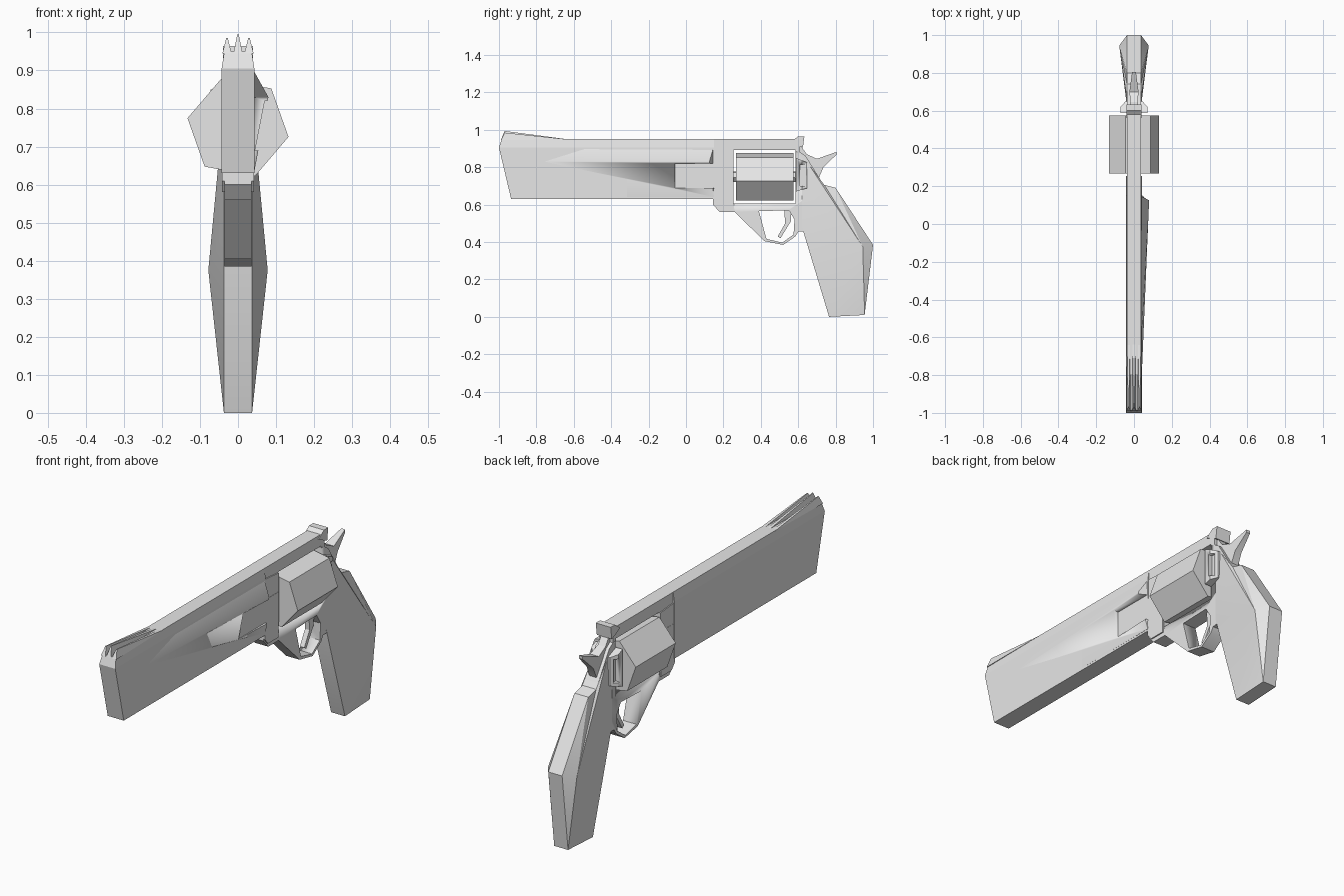
import bpy, bmesh, math
from mathutils import Vector

if "Cube" in bpy.data.objects:
    bpy.data.objects.remove(bpy.data.objects["Cube"])

steel = bpy.data.materials.new("plain_grey")
steel.diffuse_color = (0.8, 0.8, 0.8, 1)
steel.use_nodes = True
steel.node_tree.nodes["Principled BSDF"].inputs["Base Color"].default_value = steel.diffuse_color


def make(name, verts, faces, smooth=True):
    mesh = bpy.data.meshes.new(name)
    mesh.from_pydata(verts, [], faces)
    bm = bmesh.new()
    bm.from_mesh(mesh)
    bmesh.ops.recalc_face_normals(bm, faces=bm.faces)
    bm.to_mesh(mesh)
    bm.free()
    mesh.materials.append(steel)
    ob = bpy.data.objects.new(name, mesh)
    bpy.context.collection.objects.link(ob)
    if smooth:
        bpy.ops.object.select_all(action='DESELECT')
        ob.select_set(True)
        bpy.context.view_layer.objects.active = ob
        bpy.ops.object.shade_smooth_by_angle(angle=math.radians(30))
    return ob


def loft(name, a, b, smooth=True):
    """Joins two matching closed outlines and caps both ends."""
    n = len(a)
    faces = [tuple(range(n)), tuple(range(n, 2 * n))]
    faces += [(i, (i + 1) % n, n + (i + 1) % n, n + i) for i in range(n)]
    return make(name, list(a) + list(b), faces, smooth)


def plate(name, pts, w, x=0.0, widths=None):
    """Side outline (y, z) given a half width, or one half width per point."""
    widths = widths or [w] * len(pts)
    return loft(name, [(x - h, y, z) for (y, z), h in zip(pts, widths)],
                [(x + h, y, z) for (y, z), h in zip(pts, widths)])


def box(name, x0, x1, y0, y1, z0, z1):
    return plate(name, [(y0, z0), (y1, z0), (y1, z1), (y0, z1)],
                 (x1 - x0) / 2, (x0 + x1) / 2)


def cut(ob, *cutters):
    for c in cutters:
        m = ob.modifiers.new("cut", 'BOOLEAN')
        m.operation, m.solver, m.object = 'DIFFERENCE', 'EXACT', c
        bpy.context.view_layer.objects.active = ob
        bpy.ops.object.modifier_apply(modifier=m.name)
    for c in set(cutters):
        bpy.data.objects.remove(c)


# Barrel slab and the narrower rib on top
plate("barrel", [(-0.935, 0.63), (0.15, 0.63), (0.15, 0.905), (-1.0, 0.905)], 0.043)
plate("barrel_rib", [(-1.0, 0.905), (0.15, 0.905), (0.15, 0.95), (-0.985, 0.95)],
      0, widths=[0.043, 0.043, 0.036, 0.036])

# Three ridge-shaped fins at the muzzle
for x, top in ((-0.029, 0.985), (0, 0.994), (0.029, 0.985)):
    plate("front_sight_fin", [(-0.99, 0.945), (-0.97, top), (-0.63, 0.949)], 0, x,
          widths=[0.012, 0.002, 0.008])

# Swelling on the right of the barrel, notched underneath
swell = loft("barrel_swelling",
             [(0.03, -0.78, 0.92), (0.042, -0.78, 0.83), (0.042, -0.78, 0.64), (0.03, -0.78, 0.64)],
             [(0.03, 0.15, 0.915), (0.08, 0.125, 0.83), (0.044, 0.15, 0.64), (0.03, 0.15, 0.64)])
cut(swell, box("notch", 0.0425, 0.2, -0.06, 0.3, 0.69, 0.82))

# Frame with cylinder window and trigger guard opening
frame = plate("frame", [
    (0.145, 0.60), (0.18, 0.56), (0.26, 0.56), (0.42, 0.405), (0.52, 0.385),
    (0.585, 0.43), (0.60, 0.455), (0.66, 0.46), (0.74, 0.70), (0.64, 0.86),
    (0.61, 0.88), (0.61, 0.95), (0.145, 0.95)], 0.036)
cut(frame,
    box("window", -0.2, 0.2, 0.255, 0.585, 0.607, 0.893),
    plate("guard_hole", [(0.39, 0.565), (0.55, 0.57), (0.58, 0.52), (0.575, 0.44),
                         (0.515, 0.397), (0.43, 0.417)], 0.2))

# Crane block ahead of the cylinder
plate("crane", [(0.145, 0.61), (0.17, 0.58), (0.25, 0.58), (0.255, 0.80), (0.145, 0.80)], 0.042)
plate("crane_cover", [(0.12, 0.80), (0.255, 0.80), (0.255, 0.89), (0.14, 0.90)], 0.041)

# Six-sided cylinder and its axle
def ring(r, y, turn):
    return [(r * math.cos(math.radians(turn + 60 * i)), y,
             0.75 + r * math.sin(math.radians(turn + 60 * i))) for i in range(6)]

loft("cylinder", ring(0.135, 0.268, 49.5), ring(0.135, 0.574, 49.5))
loft("cylinder_axle", ring(0.03, 0.24, 49.5), ring(0.03, 0.60, 49.5))

# Recoil shield with a slot on each side
outline = [(-0.072, 0.587), (0.072, 0.587), (0.072, 0.62), (0.046, 0.648),
           (-0.046, 0.648), (-0.072, 0.62)]
shield = loft("recoil_shield", [(x, y, 0.67 + (y - 0.587) * 0.3) for x, y in outline],
              [(x, y, 0.85 - (y - 0.587) * 0.4) for x, y in outline])
cut(shield, box("slot_right", 0.05, 0.2, 0.61, 0.636, 0.70, 0.815),
    box("slot_left", -0.2, -0.05, 0.61, 0.636, 0.70, 0.815))

# Rear sight
plate("rear_sight", [(0.56, 0.935), (0.60, 0.915), (0.625, 0.905), (0.633, 0.965), (0.60, 0.965)], 0.04)

# Hammer with a thumb spur
plate("hammer", [(0.60, 0.80), (0.70, 0.72), (0.735, 0.80), (0.805, 0.868), (0.805, 0.882),
                 (0.70, 0.845), (0.645, 0.87), (0.61, 0.92)], 0,
      widths=[0.02, 0.02, 0.018, 0.01, 0.01, 0.024, 0.02, 0.02])

# Trigger
plate("trigger", [(0.525, 0.58), (0.565, 0.58), (0.56, 0.51), (0.505, 0.42),
                  (0.49, 0.43), (0.53, 0.50)], 0.012)

# Grip: straight outline whose sides swell to one point near the back
edge = [(0.62, 0.48), (0.765, 0.0), (0.955, 0.01), (1.0, 0.385), (0.80, 0.69),
        (0.74, 0.705), (0.66, 0.81), (0.62, 0.70)]
n = len(edge)
verts = [(s * 0.037, y, z) for s in (-1, 1) for y, z in edge]
verts += [(-0.078, 0.945, 0.375), (0.078, 0.945, 0.375)]
faces = []
for i in range(n):
    j = (i + 1) % n
    faces += [(i, j, n + j, n + i), (i, j, 2 * n), (n + i, n + j, 2 * n + 1)]
make("grip", verts, faces)
